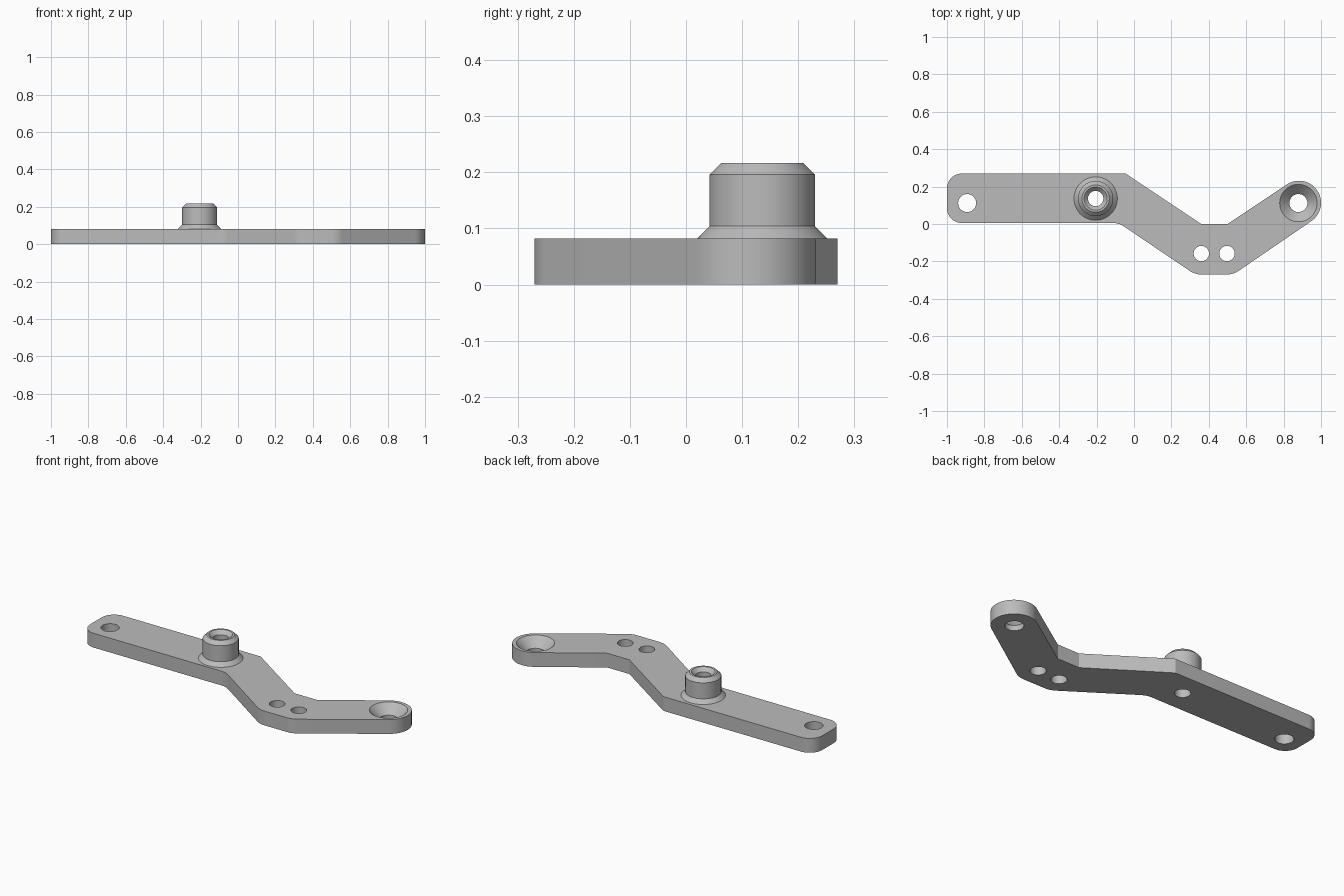
import bpy, bmesh
from math import sin, cos, radians, tau

cube = bpy.data.objects.get("Cube")
if cube:
    bpy.data.objects.remove(cube, do_unlink=True)

THICK = 0.082
SEGS = 64

metal = bpy.data.materials.new("light grey metal")
metal.use_nodes = True
GREY = (0.5, 0.5, 0.5, 1)
metal.diffuse_color = GREY
metal.node_tree.nodes["Principled BSDF"].inputs["Base Color"].default_value = GREY


def arc(cx, cy, r, start, end, n=12):
    angles = [radians(start + (end - start) * i / n) for i in range(n + 1)]
    return [(cx + r * cos(a), cy + r * sin(a)) for a in angles]


def lathe(bm, cx, cy, profile, cap=False):
    """Revolve (radius, z) points about a vertical axis."""
    rings = [[bm.verts.new((cx + r * cos(tau * i / SEGS), cy + r * sin(tau * i / SEGS), z))
              for i in range(SEGS)] for r, z in profile]
    for low, high in zip(rings, rings[1:]):
        for i in range(SEGS):
            j = (i + 1) % SEGS
            bm.faces.new((low[i], low[j], high[j], high[i]))
    if cap:
        bm.faces.new(rings[0][::-1])
        bm.faces.new(rings[-1])


def make_object(name, bm):
    mesh = bpy.data.meshes.new(name)
    bm.to_mesh(mesh)
    bm.free()
    mesh.materials.append(metal)
    obj = bpy.data.objects.new(name, mesh)
    bpy.context.collection.objects.link(obj)
    return obj


def smooth(obj):
    bpy.ops.object.select_all(action="DESELECT")
    obj.select_set(True)
    bpy.context.view_layer.objects.active = obj
    bpy.ops.object.shade_smooth_by_angle(angle=radians(25))


# Cranked plate outline, counter-clockwise from the rounded lower left corner
outline = (arc(-0.92, 0.085, 0.08, 180, 270)
           + arc(-0.111, -0.095, 0.1, 90, 56)
           + arc(0.36, -0.16, 0.11, 236, 270)
           + arc(0.497, -0.16, 0.11, 270, 303.5)
           + arc(0.882, 0.113, 0.118, -56.5, 123.5, 36)
           + [(0.5, 0), (0.36, 0), (-0.045, 0.27)]
           + arc(-0.92, 0.19, 0.08, 90, 180))
bm = bmesh.new()
base = bm.faces.new([bm.verts.new((x, y, 0)) for x, y in outline])
top = bmesh.ops.extrude_face_region(bm, geom=[base])
bmesh.ops.translate(bm, vec=(0, 0, THICK),
                    verts=[v for v in top["geom"] if isinstance(v, bmesh.types.BMVert)])
bmesh.ops.recalc_face_normals(bm, faces=bm.faces)
plate = make_object("plate", bm)

# Through holes and the countersunk end hole
BOSS = (-0.205, 0.136)
BORE = 0.041
bm = bmesh.new()
for x, y, r in [(-0.892, 0.112, 0.048), (*BOSS, BORE),
                (0.36, -0.158, BORE), (0.497, -0.158, BORE)]:
    lathe(bm, x, y, [(r, -0.05), (r, THICK + 0.05)], cap=True)
lathe(bm, 0.879, 0.112, [(0.048, -0.05), (0.048, 0.03), (0.1, THICK), (0.1, THICK + 0.05)], cap=True)
cutter = make_object("hole_cutter", bm)
cutter.hide_render = True

cut = plate.modifiers.new("holes", "BOOLEAN")
cut.operation = "DIFFERENCE"
cut.solver = "EXACT"
cut.object = cutter
bpy.context.view_layer.objects.active = plate
bpy.ops.object.modifier_apply(modifier=cut.name)
bpy.data.objects.remove(cutter, do_unlink=True)
smooth(plate)

# Hollow boss: flared foot, barrel, chamfered rim, countersunk bore
bm = bmesh.new()
lathe(bm, *BOSS, [(0.116, THICK), (0.094, 0.104), (0.094, 0.196), (0.073, 0.217),
                  (0.062, 0.217), (BORE, 0.196), (BORE, THICK)])
smooth(make_object("boss", bm))
